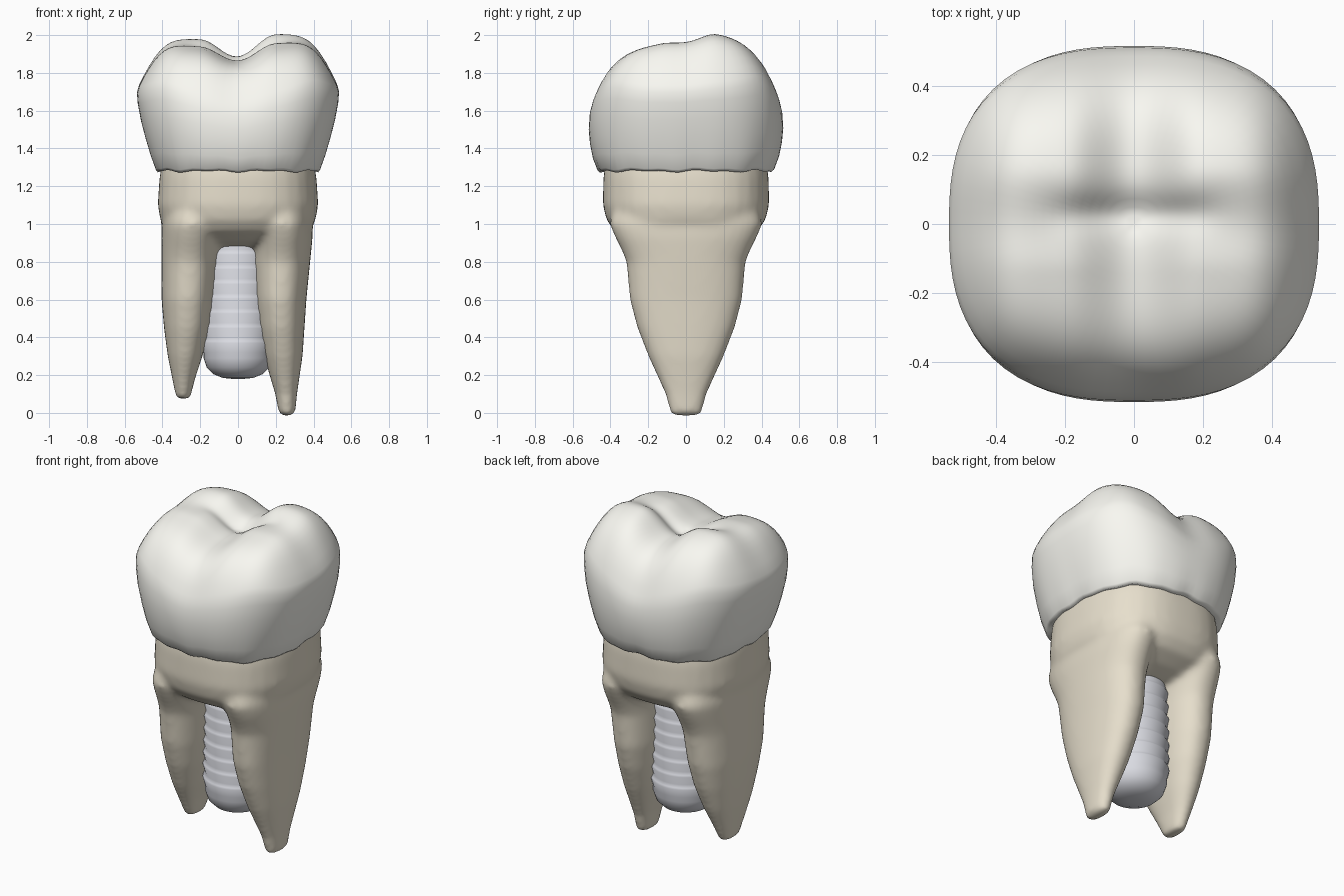
import bpy, bmesh
from math import cos, sin, pi, exp, tau

if "Cube" in bpy.data.objects:
    bpy.data.objects.remove(bpy.data.objects["Cube"])


def material(name, rgb):
    m = bpy.data.materials.new(name)
    m.diffuse_color = (*rgb, 1)
    m.use_nodes = True
    m.node_tree.nodes["Principled BSDF"].inputs["Base Color"].default_value = m.diffuse_color
    return m


def oval(cx, cy, rx, ry, power, n):
    """Superellipse outline; power 2 is an ellipse, higher is squarer."""
    pts = []
    for i in range(n):
        a = tau * i / n
        r = (abs(cos(a)) ** power + abs(sin(a)) ** power) ** (-1 / power)
        pts.append((cx + rx * r * cos(a), cy + ry * r * sin(a)))
    return pts


def loft(name, rings, mat):
    bm = bmesh.new()
    loops = [[bm.verts.new(p) for p in ring] for ring in rings]
    n = len(loops[0])
    for a, b in zip(loops, loops[1:]):
        for i in range(n):
            j = (i + 1) % n
            bm.faces.new((a[i], a[j], b[j], b[i]))
    bm.faces.new(loops[0][::-1])
    bm.faces.new(loops[-1])
    bmesh.ops.recalc_face_normals(bm, faces=bm.faces)
    me = bpy.data.meshes.new(name)
    bm.to_mesh(me)
    bm.free()
    for p in me.polygons:
        p.use_smooth = True
    me.materials.append(mat)
    ob = bpy.data.objects.new(name, me)
    bpy.context.collection.objects.link(ob)
    return ob


def section_loft(name, sections, mat, power, n=40):
    """Sections are (z, centre x, half width x, half width y)."""
    return loft(name, [[(x, y, z) for x, y in oval(cx, 0, rx, ry, power, n)]
                       for z, cx, rx, ry in sections], mat)


enamel = material("enamel", (0.95, 0.945, 0.89))
dentine = material("dentine", (0.80, 0.74, 0.61))
metal = material("metal", (0.70, 0.71, 0.76))

# Crown: bulging sides, then a chewing surface with four cusps
CUSPS = [(-.2, .17, .175), (.2, .17, .20), (-.2, -.14, .13), (.2, -.14, .145)]


def crown_height(x, y, s, a):
    z = 1.79
    for cx, cy, h in CUSPS:
        sx = .21 if (x - cx) * cx > 0 else .12
        sy = (.24 if cy > 0 else .29) if (y - cy) * cy > 0 else .13
        z += h * exp(-((x - cx) / sx) ** 2 / 2 - ((y - cy) / sy) ** 2 / 2)
    z += .055 * exp(-((abs(x) - .40) / .09) ** 2 / 2)
    z -= .03 * exp(-((y - .03) / .035) ** 2 / 2 - (x / .22) ** 4)
    return z - (.125 + .05 * sin(a) ** 2) * s ** 6


N = 80
angles = [tau * i / N for i in range(N)]
rim = oval(0, 0, .525, .485, 2.6, N)
rim_z = [crown_height(x, y, 1, a) for (x, y), a in zip(rim, angles)]
rings = []
for t, rx, ry in [(.03, .38, .40), (0, .425, .455), (.03, .435, .468), (.2, .463, .493),
                  (.4, .49, .508), (.6, .514, .515), (.8, .531, .51), (.92, .535, .498)]:
    ring = []
    for (x, y), a, top in zip(oval(0, 0, rx, ry, 2.6, N), angles, rim_z):
        low = 1.28 + .004 * sin(9 * a) + .004 * sin(17 * a)
        ring.append((x, y, low + t * (top - low)))
    rings.append(ring)
for k in range(20):
    s = 1 - k / 20
    rings.append([(x * s, y * s, crown_height(x * s, y * s, s, a))
                  for (x, y), a in zip(rim, angles)])
rings.append([(x * .01, y * .01, crown_height(0, 0, 0, 0)) for x, y in rim])
loft("crown", rings, enamel)

# Root trunk and its two legs, joined and blended into one surface
trunk = section_loft("roots", [(1.33, 0, .40, .425), (1.25, 0, .415, .437), (1.1, 0, .425, .44),
                               (1.02, 0, .41, .42), (.96, 0, .37, .375), (.91, 0, .29, .28),
                               (.88, 0, .2, .18)],
                     dentine, 2.6)
left = section_loft("left_root", [(1.15, -.22, .15, .36), (1.0, -.24, .165, .405), (.93, -.245, .16, .375),
                                  (.86, -.25, .155, .34), (.8, -.255, .15, .315),
                                  (.6, -.265, .14, .288), (.45, -.27, .122, .245), (.3, -.28, .092, .185),
                                  (.18, -.288, .06, .125), (.075, -.29, .037, .075)], dentine, 2.3)
right = section_loft("right_root", [(1.15, .22, .15, .36), (1.0, .23, .165, .405), (.93, .235, .16, .375),
                                    (.86, .233, .155, .34), (.8, .23, .152, .315),
                                    (.6, .225, .137, .298), (.45, .23, .122, .258), (.3, .24, .102, .2),
                                    (.2, .247, .08, .155), (.1, .255, .058, .11),
                                    (-.015, .26, .042, .08)], dentine, 2.3)
bpy.ops.object.select_all(action='DESELECT')
for ob in (trunk, left, right):
    ob.select_set(True)
bpy.context.view_layer.objects.active = trunk
bpy.ops.object.join()
rm = trunk.modifiers.new("blend", 'REMESH')
rm.mode = 'VOXEL'
rm.voxel_size = .016
rm.use_smooth_shade = True
sm = trunk.modifiers.new("soften", 'SMOOTH')
sm.factor = .5
sm.iterations = 16

# Implant post between the roots: rounded tip and threaded shaft
profile = [(.18, .03), (.185, .08), (.205, .13), (.24, .165), (.29, .182)]
z = .32
while z < 1.1:
    profile += [(z, .182), (z + .05, .195), (z + .06, .19)]
    z += .078
profile.append((1.15, .15))
section_loft("implant_post", [(h, 0, r, r) for h, r in profile], metal, 2, 48)
